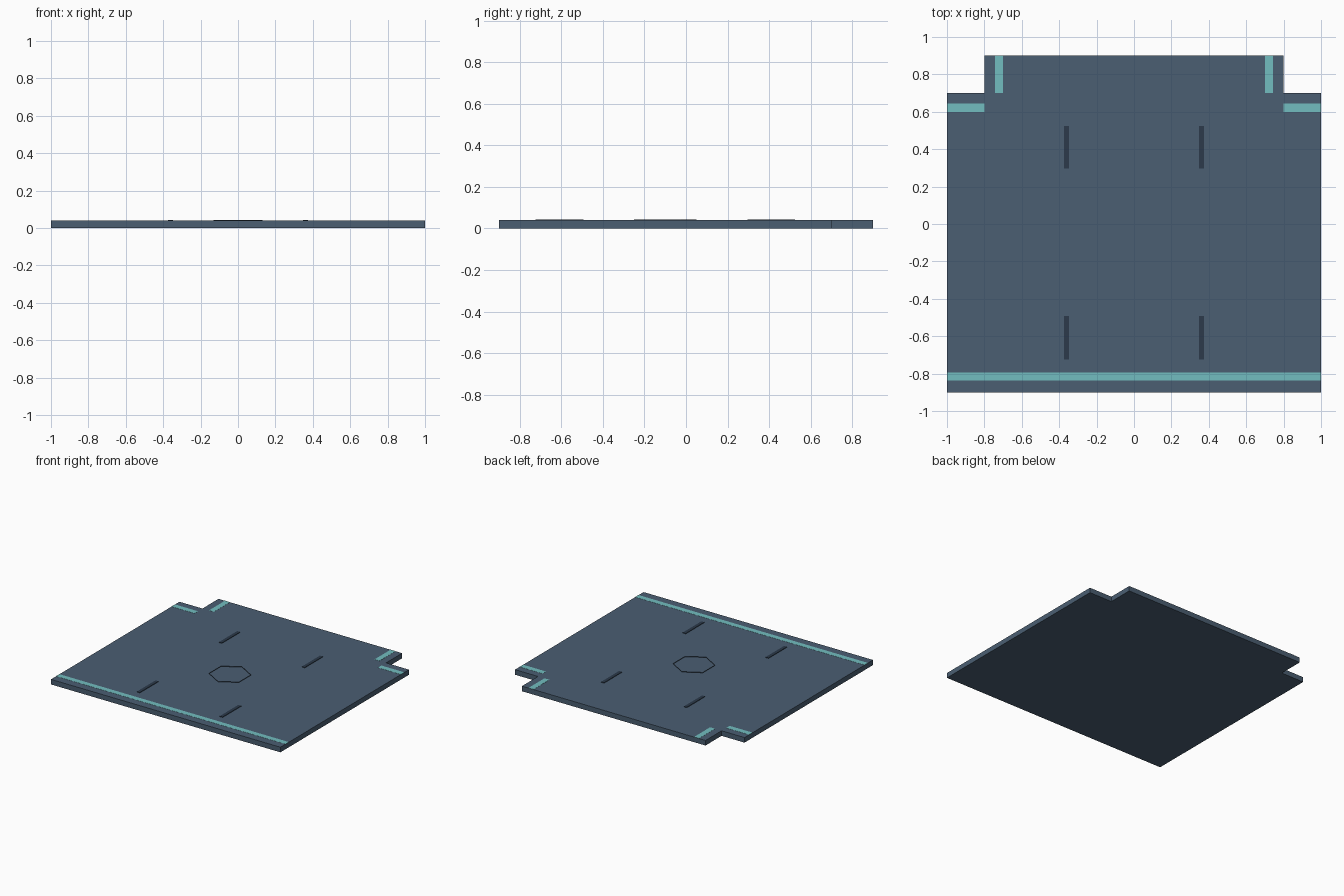
import bpy, bmesh, math

if "Cube" in bpy.data.objects:
    bpy.data.objects.remove(bpy.data.objects["Cube"])

TOP = 0.04  # top surface of the slab


def material(name, rgb):
    m = bpy.data.materials.new(name)
    m.diffuse_color = (*rgb, 1.0)
    m.use_nodes = True
    m.node_tree.nodes["Principled BSDF"].inputs["Base Color"].default_value = m.diffuse_color
    return m


slate = material("slate_blue", (0.069, 0.112, 0.168))
teal = material("pale_teal", (0.170, 0.515, 0.525))
navy = material("dark_navy", (0.025, 0.042, 0.070))


def prism(name, outline, z0, z1, mat, caps=True):
    """Extrude a flat outline from z0 to z1, with or without end caps."""
    bm = bmesh.new()
    low = [bm.verts.new((x, y, z0)) for x, y in outline]
    high = [bm.verts.new((x, y, z1)) for x, y in outline]
    n = len(outline)
    for i in range(n):
        j = (i + 1) % n
        bm.faces.new((low[i], low[j], high[j], high[i]))
    if caps:
        bm.faces.new(low[::-1])
        bm.faces.new(high)
    bmesh.ops.recalc_face_normals(bm, faces=bm.faces)
    mesh = bpy.data.meshes.new(name)
    bm.to_mesh(mesh)
    bm.free()
    mesh.materials.append(mat)
    obj = bpy.data.objects.new(name, mesh)
    bpy.context.collection.objects.link(obj)
    return obj


def plate(name, x0, x1, y0, y1, height, mat):
    x0, x1 = sorted((x0, x1))
    return prism(name, [(x0, y0), (x1, y0), (x1, y1), (x0, y1)],
                 TOP - 0.001, TOP + height, mat)


# Floor slab with the two rear corners notched
half = [(1, -0.9), (1, 0.7), (0.8, 0.7), (0.8, 0.9)]
prism("floor_slab", half + [(-x, y) for x, y in reversed(half)], 0, TOP, slate)

# Front stripe
plate("front_stripe", -1, 1, -0.837, -0.795, 0.001, teal)

# Mirrored stripes and raised slots
for side, s in (("right", 1), ("left", -1)):
    plate(f"{side}_shoulder_stripe", s * 0.8, s * 1.0, 0.60, 0.643, 0.001, teal)
    plate(f"{side}_tab_stripe", s * 0.70, s * 0.743, 0.70, 0.90, 0.001, teal)
    plate(f"{side}_rear_slot", s * 0.348, s * 0.374, 0.297, 0.524, 0.004, navy)
    plate(f"{side}_front_slot", s * 0.348, s * 0.374, -0.725, -0.493, 0.004, navy)

# Thin open hexagon rim in the middle
hexagon = [(0.15 * math.cos(math.radians(90 + 60 * i)),
            -0.10 + 0.15 * math.sin(math.radians(90 + 60 * i))) for i in range(6)]
prism("hexagon_rim", hexagon, TOP, TOP + 0.004, navy, caps=False)
